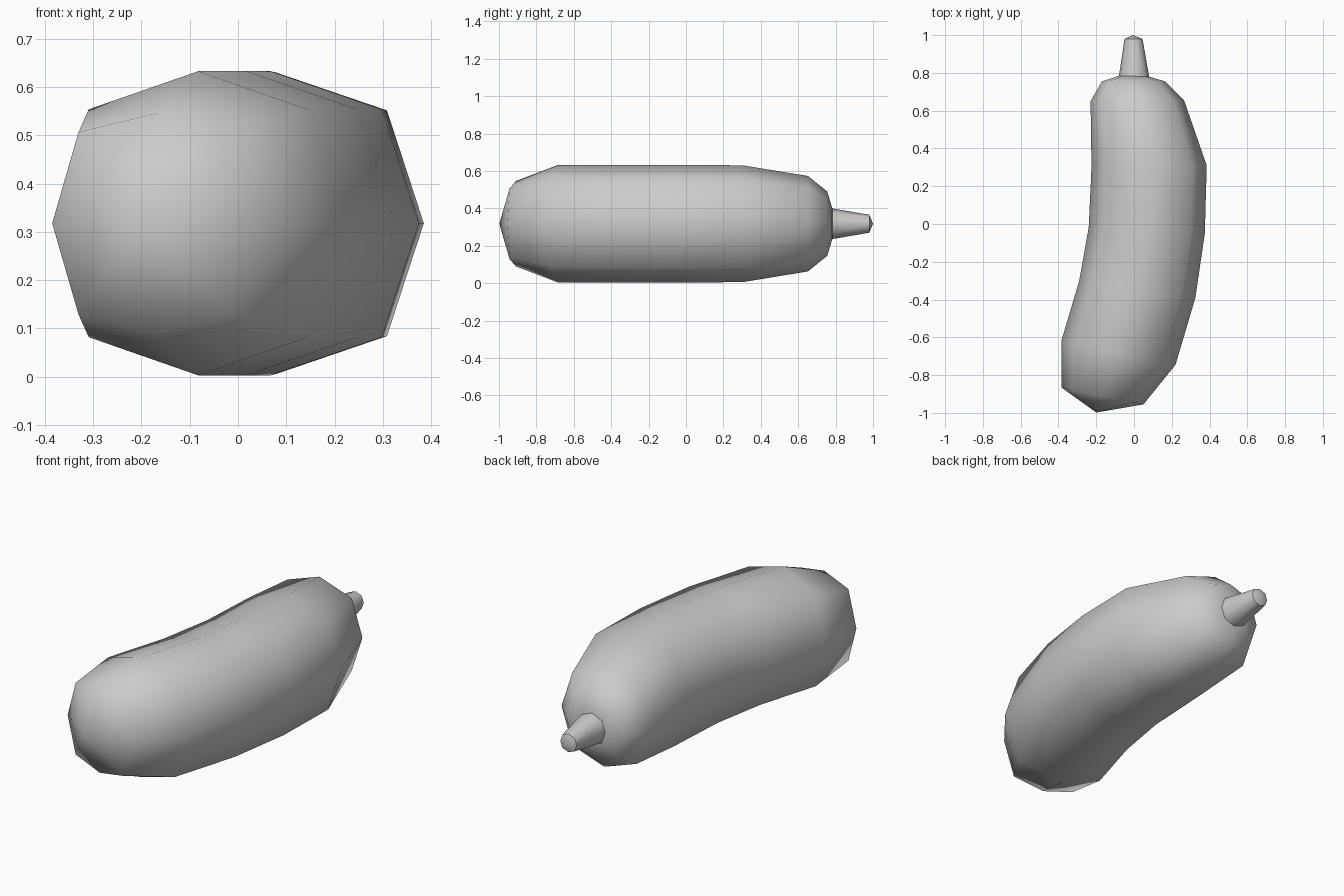
import bpy
import bmesh
import math

SIDES = 8
MID_Z = 0.318

old = bpy.data.objects.get("Cube")
if old:
    bpy.data.objects.remove(old, do_unlink=True)

grey = bpy.data.materials.new("plain_grey")
grey.use_nodes = True
colour = (0.6, 0.6, 0.6, 1)
grey.diffuse_color = colour
grey.node_tree.nodes["Principled BSDF"].inputs["Base Color"].default_value = colour


def add_ring(bm, left, right, height, fullness=1.06):
    """Eight-sided ring spanning two points in plan, with a given half height."""
    verts = []
    for i in range(SIDES):
        a = math.tau * i / SIDES
        puff = 1.06 if i % 2 else 1.0
        lift = fullness if i % 2 else 1.0
        t = 0.5 + 0.5 * math.cos(a) * puff
        verts.append(bm.verts.new((
            left[0] + (right[0] - left[0]) * t,
            left[1] + (right[1] - left[1]) * t,
            MID_Z + height * math.sin(a) * lift)))
    return verts


def loft(name, rings, start=None, end=None, angle=180):
    """Skin a row of rings and close each end with an apex or a flat face."""
    bm = bmesh.new()
    loops = [add_ring(bm, *r) for r in rings]
    for a, b in zip(loops, loops[1:]):
        for i in range(SIDES):
            j = (i + 1) % SIDES
            bm.faces.new((a[i], a[j], b[j], b[i]))
    for loop, apex in ((loops[0], start), (loops[-1], end)):
        if apex is None:
            bm.faces.new(loop)
            continue
        tip = bm.verts.new((apex[0], apex[1], MID_Z))
        for i in range(SIDES):
            bm.faces.new((loop[i], loop[(i + 1) % SIDES], tip))
    bmesh.ops.recalc_face_normals(bm, faces=bm.faces)
    mesh = bpy.data.meshes.new(name)
    bm.to_mesh(mesh)
    bm.free()
    mesh.materials.append(grey)
    obj = bpy.data.objects.new(name, mesh)
    bpy.context.collection.objects.link(obj)
    bpy.ops.object.select_all(action="DESELECT")
    obj.select_set(True)
    bpy.context.view_layer.objects.active = obj
    bpy.ops.object.shade_smooth_by_angle(angle=math.radians(angle))
    return obj


# Curved body: left point, right point, half height
loft("fruit_body", [
    ((-0.385, -0.865), (0.05, -0.955), 0.228, 1.17),
    ((-0.385, -0.62), (0.22, -0.745), 0.315),
    ((-0.29, -0.3), (0.325, -0.39), 0.315),
    ((-0.24, -0.02), (0.375, -0.05), 0.315),
    ((-0.225, 0.3), (0.385, 0.31), 0.312),
    ((-0.23, 0.65), (0.265, 0.655), 0.255),
    ((-0.17, 0.755), (0.165, 0.755), 0.172),
    ((-0.08, 0.785), (0.08, 0.78), 0.082),
], start=(-0.2, -0.998))

# Tapered stem with a shallow pointed cap
loft("stem", [
    ((-0.08, 0.782), (0.08, 0.782), 0.082, 1.0),
    ((-0.05, 0.98), (0.045, 0.98), 0.048, 1.0),
], end=(-0.005, 1.0), angle=50)
